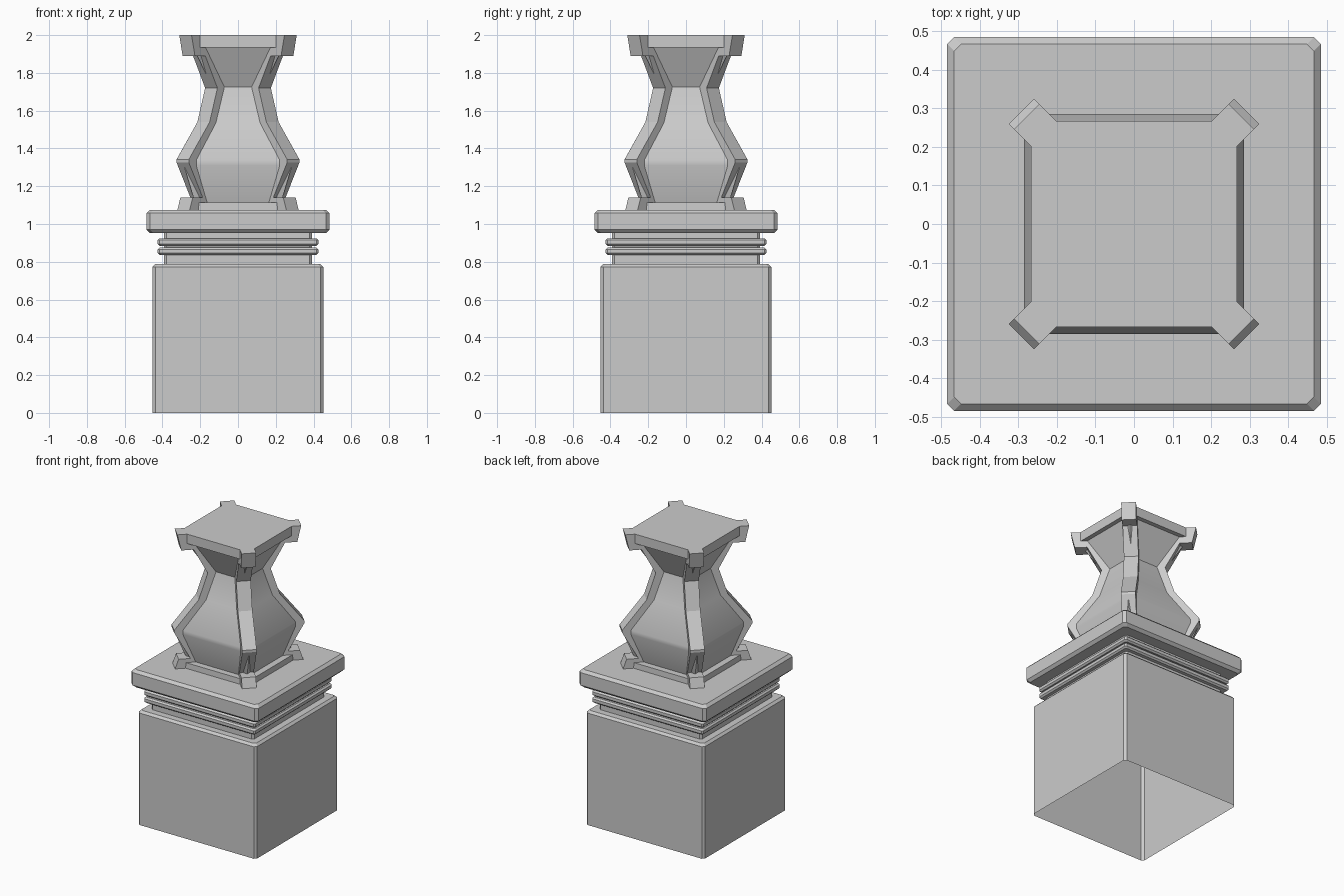
import bpy, bmesh, math

if "Cube" in bpy.data.objects:
    bpy.data.objects.remove(bpy.data.objects["Cube"])

def finish(name, bm, smooth=False):
    bmesh.ops.recalc_face_normals(bm, faces=bm.faces)
    me = bpy.data.meshes.new(name)
    bm.to_mesh(me)
    bm.free()
    ob = bpy.data.objects.new(name, me)
    bpy.context.collection.objects.link(ob)
    if smooth:
        bpy.context.view_layer.objects.active = ob
        ob.select_set(True)
        bpy.ops.object.shade_smooth_by_angle(angle=math.radians(30))
        ob.select_set(False)
    return ob

def ring(h, c):
    # square of half size h, corners cut by c
    if c == 0:
        return [(h, -h), (h, h), (-h, h), (-h, -h)]
    a = h - c
    return [(a, -h), (h, -a), (h, a), (a, h), (-a, h), (-h, a), (-h, -a), (-a, -h)]

def loft(name, profile, c=0, top=True, bottom=False, smooth=False):
    bm = bmesh.new()
    rings = [[bm.verts.new((x, y, z)) for x, y in ring(h, c)] for h, z in profile]
    n = len(rings[0])
    for lo, hi in zip(rings, rings[1:]):
        for i in range(n):
            j = (i + 1) % n
            bm.faces.new((lo[i], lo[j], hi[j], hi[i]))
    if top:
        bm.faces.new(rings[-1])
    if bottom:
        bm.faces.new(rings[0][::-1])
    return finish(name, bm, smooth)

def slab(name, h, z0, z1, b):
    # chamfered square plate
    return loft(name, [(h - b, z0), (h, z0 + b), (h, z1 - b), (h - b, z1)], b, True, True)

# Pedestal, open underneath
loft("pedestal_block", [(0.452, 0), (0.452, 0.773), (0.437, 0.788)], 0.015)
loft("pedestal_neck", [(0.392, 0.788), (0.392, 0.955)], 0.014, top=False)
slab("lower_ring", 0.425, 0.836, 0.876, 0.01)
slab("upper_ring", 0.425, 0.884, 0.924, 0.01)
slab("pedestal_cap", 0.485, 0.952, 1.075, 0.018)

# Four-sided baluster body
body = [(0.274, 1.07), (0.272, 1.113), (0.228, 1.113), (0.286, 1.31), (0.286, 1.338),
        (0.182, 1.535), (0.137, 1.725), (0.237, 1.935), (0.267, 1.935), (0.267, 2.0)]
loft("baluster_body", body, smooth=True)

# Corner ribs running up the diagonals
W = 0.065
rib = [(0.322, 1.07), (0.305, 1.14), (0.252, 1.14), (0.325, 1.325), (0.325, 1.342),
       (0.215, 1.54), (0.174, 1.72), (0.238, 1.89), (0.293, 1.89), (0.311, 2.0)]
outer = [((2 * m - W) / math.sqrt(2), z) for m, z in rib]
inner = [(h * math.sqrt(2) - 0.06, z) for h, z in body]
loop = outer + inner[::-1]
for k, name in enumerate(("back_right", "back_left", "front_left", "front_right")):
    a = math.radians(45 + 90 * k)
    ca, sa, t = math.cos(a), math.sin(a), W / math.sqrt(2)
    bm = bmesh.new()
    sides = [[bm.verts.new((d * ca - s * sa, d * sa + s * ca, z)) for d, z in loop]
             for s in (-t, t)]
    for s in sides:
        bm.faces.new(s)
    for i in range(len(outer)):
        bm.faces.new((sides[0][i], sides[0][i + 1], sides[1][i + 1], sides[1][i]))
    finish(name + "_rib", bm)
